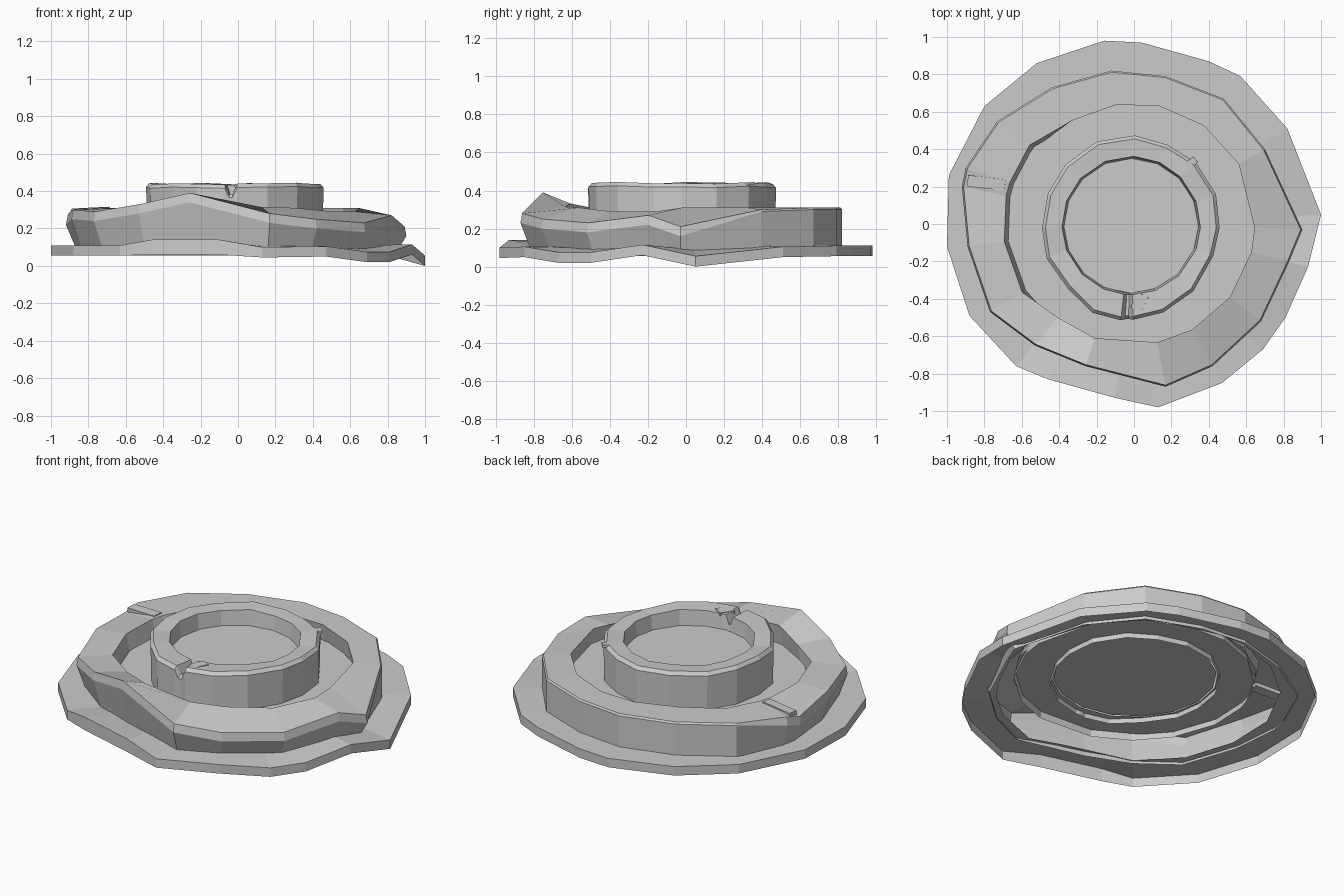
import bpy, math, random
from math import cos, sin, pi

if "Cube" in bpy.data.objects:
    bpy.data.objects.remove(bpy.data.objects["Cube"])
random.seed(4)


def build(name, loops, caps=False):
    """Skin a stack of equal-length closed loops; optionally fill both ends."""
    n = len(loops[0])
    verts = [p for loop in loops for p in loop]
    faces = []
    for k in range(len(loops) - 1):
        for i in range(n):
            j = (i + 1) % n
            faces.append((k*n + i, k*n + j, (k+1)*n + j, (k+1)*n + i))
    if caps:
        faces.append(tuple(range((len(loops) - 1)*n, len(loops)*n)))
        faces.append(tuple(reversed(range(n))))
    me = bpy.data.meshes.new(name)
    me.from_pydata(verts, [], faces)
    me.update()
    ob = bpy.data.objects.new(name, me)
    bpy.context.collection.objects.link(ob)
    return ob


def at_radius(p, r, z):
    a = math.atan2(p[1], p[0])
    return (r*cos(a), r*sin(a), z)


# Lower step: worn rim outline (x, y, bottom z), counter-clockwise
rim = [(1, .05, 0), (.82, .51, .05), (.57, .79, .055), (.40, .87, .055),
       (.04, .97, .055), (-.16, .98, .055), (-.52, .86, .055), (-.80, .63, .055),
       (-.99, .26, .055), (-1, -.12, .055), (-.88, -.49, .055), (-.63, -.76, .055),
       (-.46, -.83, .06), (-.10, -.93, .06), (.13, -.98, .045),
       (.47, -.85, .05), (.69, -.67, .02), (.81, -.50, .02), (.93, -.23, .06)]


def thick(p):
    return .08 if p[1] < -.8 and -.5 < p[0] < 0 else .055


rim_top = [(x, y, z + thick((x, y))) for x, y, z in rim]
rim_in = [(x*.80, y*.80, .07 + z*.36) for x, y, z in rim_top]
build("lower_step", [rim, rim_top, rim_in])

# Middle wall: outline of the upper outer edge (x, y, top z)
mid = [(.90, -.03, .21), (.70, .40, .30), (.48, .67, .31), (.17, .79, .31),
       (-.12, .82, .31), (-.44, .73, .31), (-.73, .55, .31), (-.90, .30, .30),
       (-.92, .20, .27), (-.89, -.12, .30), (-.77, -.47, .29), (-.53, -.65, .33),
       (-.26, -.76, .39), (.17, -.87, .28), (.42, -.76, .25),
       (.68, -.52, .23), (.83, -.20, .27)]


def foot(p):
    # Back stands upright, the other sides lean outward
    f = 1 if p[1] > .35 else .94
    return (p[0]*f, p[1]*f, .07 if p[0] > .6 and p[1] < .2 else .09)


def inner_height(p):
    if p[1] < -.7:
        return .27 + p[2]*.16
    return .29 if p[0] > .4 and p[1] < -.1 else .31


mid_foot = [foot(p) for p in mid]
mid_belly = [(p[0], p[1], p[2] - (.05 if p[1] < .35 else .01)) for p in mid]
mid_top = [(p[0]*.99, p[1]*.99, p[2]) for p in mid]
mid_in = [at_radius(p, .70 if p[0] < -.7 else .645, inner_height(p)) for p in mid]
mid_in_foot = [at_radius(p, .67, .17) for p in mid]
build("middle_wall", [mid_foot, mid_belly, mid_top, mid_in, mid_in_foot])

# Sunken floors
ring = [(cos(2*pi*i/16), sin(2*pi*i/16)) for i in range(16)]


def circle(r, z):
    return [(r*c - .015, r*s - .01, z) for c, s in ring]


build("middle_floor", [circle(.68, .21), circle(.465, .21)])
build("basin_floor", [circle(.455, .21), circle(.36, .345)], caps=True)

# Inner basin wall with a crack in the front
angles = [2*pi*(i + random.uniform(-.12, .12))/16 for i in range(16)]
angles[12:13] = [-1.68, -1.635, -1.60, -1.55]
angles = sorted(a % (2*pi) for a in angles)
crack = lambda a: abs(a - (2*pi - 1.617)) < .03
base, shoulder, top, lip, inner = [], [], [], [], []
for a in angles:
    c, s = cos(a), sin(a)
    r = (.50 if s < -.8 else .475) + random.uniform(-.008, .012)
    drop = .06 if crack(a) else random.uniform(0, .012)
    for loop, rad, z in ((base, r - .005, .18), (shoulder, r, .425 - drop),
                         (top, r - .018, .445 - drop), (lip, .37, .44 - drop),
                         (inner, .355, .30)):
        loop.append((rad*c - .015, rad*s - .008, z))
build("basin_wall", [base, shoulder, top, lip, inner])


# Loose chips lying on the walls
def chip(name, x, y, z, sx, sy, sz, turn):
    bpy.ops.mesh.primitive_cube_add(size=1, location=(x, y, z), rotation=(.05, -.05, turn))
    ob = bpy.context.object
    ob.name = name
    ob.scale = (sx, sy, sz)


chip("wall_chip_left", -.79, .22, .295, .20, .06, .03, -.12)
chip("basin_chip_front", .03, -.42, .43, .06, .09, .02, -.5)
chip("basin_chip_back", .31, .33, .435, .05, .04, .015, .7)
